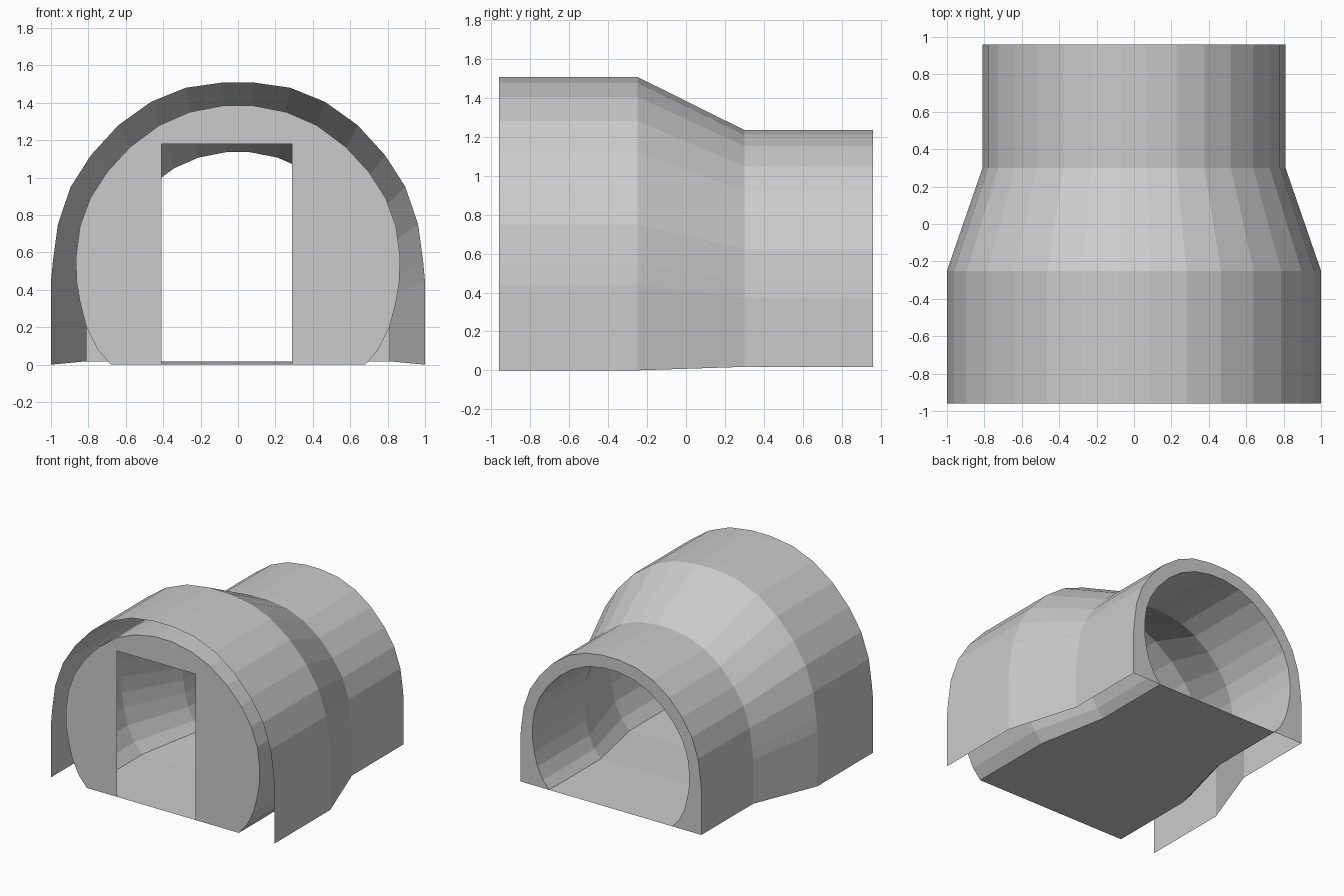
import bpy, bmesh

if "Cube" in bpy.data.objects:
    bpy.data.objects.remove(bpy.data.objects["Cube"])

# Half profiles (x, z) at the wide front end, from the ground up to the crown
OUTER = [(1, 0), (1, .44), (.99, .55), (.963, .75), (.895, .95), (.786, 1.12),
         (.64, 1.28), (.465, 1.405), (.28, 1.48), (.085, 1.508)]
INNER = [(.68, 0), (.75, .08), (.81, .2), (.845, .335), (.864, .45), (.866, .58),
         (.845, .74), (.79, .89), (.70, 1.03), (.575, 1.165), (.42, 1.28),
         (.26, 1.35), (.08, 1.385)]

# Stations along the length: y, x scale, z scale, z offset
STATIONS = [(-.96, 1, 1, 0), (-.25, 1, 1, 0), (.30, .81, .807, .018), (.96, .81, .807, .018)]


def section(half, station):
    """Mirror a half profile and place it at one station, right to left."""
    y, sx, sz, dz = station
    full = half + [(-x, z) for x, z in reversed(half)]
    return [(x * sx, y, z * sz + dz) for x, z in full]


def finish(name, bm):
    mesh = bpy.data.meshes.new(name)
    bm.normal_update()
    bm.to_mesh(mesh)
    bm.free()
    obj = bpy.data.objects.new(name, mesh)
    bpy.context.collection.objects.link(obj)
    return obj


def loft(name, half, closed):
    bm = bmesh.new()
    rings = [[bm.verts.new(p) for p in section(half, s)] for s in STATIONS]
    for a, b in zip(rings, rings[1:]):
        n = len(a)
        for i in range(n if closed else n - 1):
            j = (i + 1) % n
            bm.faces.new((a[i], b[i], b[j], a[j]))
    bmesh.ops.recalc_face_normals(bm, faces=bm.faces)
    return finish(name, bm)


def panel(name, points, facing):
    bm = bmesh.new()
    face = bm.faces.new([bm.verts.new(p) for p in points])
    face.normal_update()
    if face.normal.y * facing < 0:
        face.normal_flip()
    bmesh.ops.triangulate(bm, faces=[face])
    return finish(name, bm)


# Outer hood, open underneath and at the front
loft("outer_hood", OUTER, closed=False)

# Inner tunnel with its floor
loft("inner_tunnel", INNER, closed=True)

# Front wall with an off-centre doorway
yf = STATIONS[0][0]
doorway = [(-.41, yf, 0), (-.41, yf, 1.18), (.29, yf, 1.18), (.29, yf, 0)]
panel("front_wall", section(INNER, STATIONS[0]) + doorway, -1)

# Rear rim joining hood and tunnel
panel("rear_rim", section(OUTER, STATIONS[-1]) + section(INNER, STATIONS[-1])[::-1], 1)
